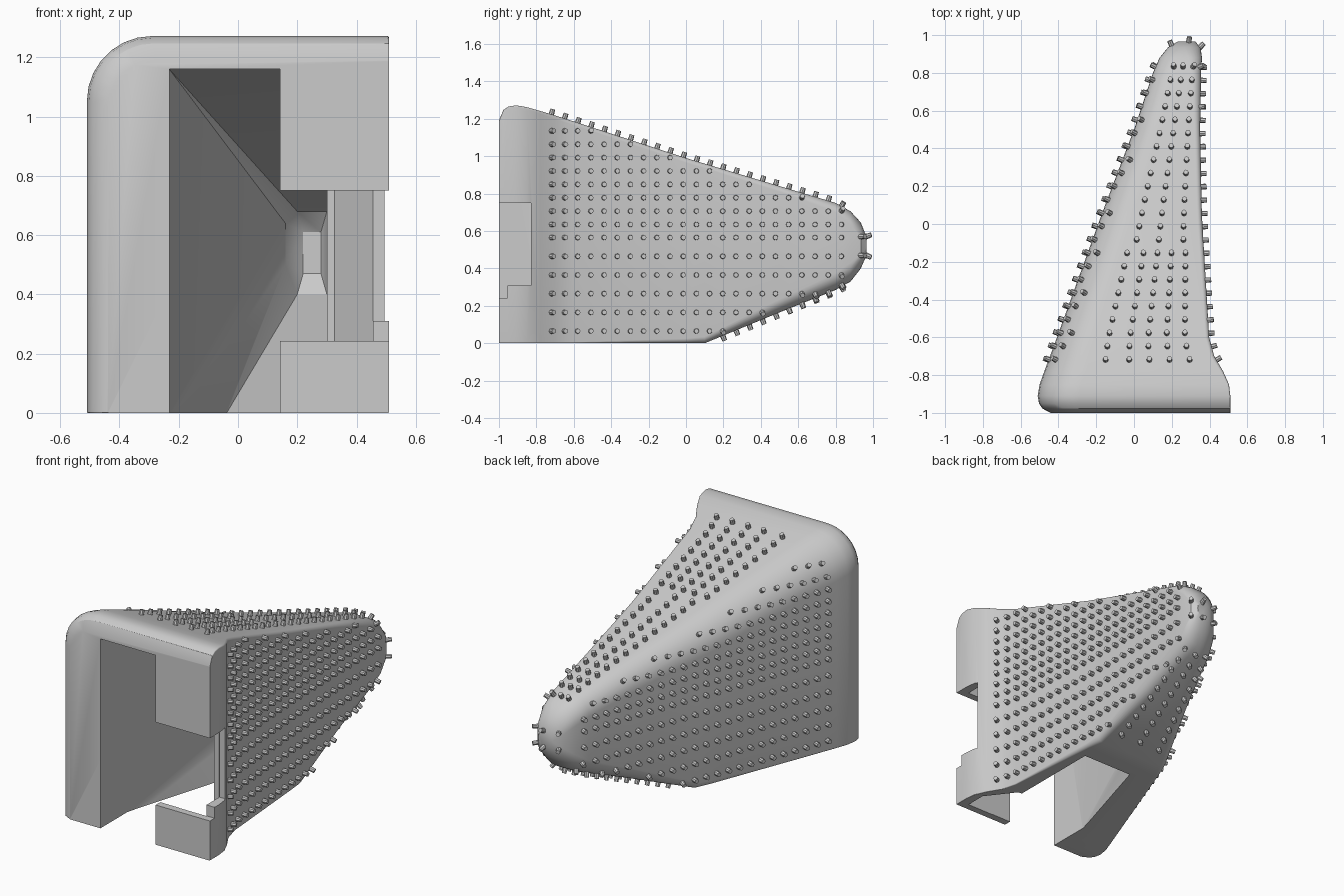
import bpy, bmesh, math
from mathutils import Vector, Matrix
from mathutils.bvhtree import BVHTree

if "Cube" in bpy.data.objects:
    bpy.data.objects.remove(bpy.data.objects["Cube"])

grey = bpy.data.materials.new("light grey")
grey.use_nodes = True
COLOUR = (0.6, 0.6, 0.6, 1)
grey.diffuse_color = COLOUR
grey.node_tree.nodes["Principled BSDF"].inputs["Base Color"].default_value = COLOUR


def make(name, bm):
    bmesh.ops.recalc_face_normals(bm, faces=bm.faces)
    mesh = bpy.data.meshes.new(name)
    bm.to_mesh(mesh)
    bm.free()
    mesh.materials.append(grey)
    ob = bpy.data.objects.new(name, mesh)
    bpy.context.collection.objects.link(ob)
    return ob


def hull(name, points):
    bm = bmesh.new()
    for p in points:
        bm.verts.new(p)
    bmesh.ops.convex_hull(bm, input=bm.verts[:])
    return make(name, bm)


def box_points(xs, ys, zs):
    return [(x, y, z) for x in xs for y in ys for z in zs]


def section(y, x0, x1, z0, z1, top_left, other, base):
    """Rounded rectangle across the body, one radius for each corner."""
    pts = []
    limit = 0.49 * min(x1 - x0, z1 - z0)
    corners = ((x1, z1, -1, -1, other), (x0, z1, 1, -1, top_left),
               (x0, z0, 1, 1, base), (x1, z0, -1, 1, base))
    for i, (x, z, sx, sz, r) in enumerate(corners):
        r = min(r, limit)
        for k in range(8):
            a = math.pi / 2 * (i + k / 7)
            pts.append((x + sx * r + r * math.cos(a), y, z + sz * r + r * math.sin(a)))
    return pts


# Outer shell: sections from the front flange to the rounded nose
# (y, left x, right x, bottom z, top z, top-left radius, top-right radius, base radius)
STATIONS = (
    (-1.0, -.44, .51, 0, 1.19, .16, .006, .004),
    (-.977, -.485, .51, 0, 1.247, .2, .006, .004),
    (-.95, -.503, .51, 0, 1.265, .21, .006, .004),
    (-.91, -.51, .51, 0, 1.272, .22, .008, .004),
    (-.85, -.5, .503, 0, 1.262, .22, .01, .004),
    (-.78, -.475, .472, 0, 1.242, .22, .015, .004),
    (-.7, -.445, .425, 0, 1.218, .21, .02, .005),
    (-.6, -.408, .398, 0, 1.186, .2, .02, .006),
    (0, -.19, .362, 0, .99, .17, .025, .025),
    (.1, -.153, .358, 0, .96, .16, .025, .035),
    (.5, .0, .35, .165, .84, .13, .03, .07),
    (.8, .1, .355, .285, .75, .11, .05, .09),
    (.88, .135, .36, .33, .705, .1, .07, .1),
    (.935, .18, .352, .4, .645, .09, .08, .08),
    (.965, .23, .325, .47, .57, .05, .05, .05),
)
bm = bmesh.new()
rings = [[bm.verts.new(p) for p in section(*s)] for s in STATIONS]
n = len(rings[0])
for a, b in zip(rings, rings[1:]):
    for i in range(n):
        j = (i + 1) % n
        bm.faces.new((a[i], a[j], b[j], b[i]))
bm.faces.new(rings[0])
bm.faces.new(rings[-1])
body = make("tapered_housing", bm)

# Hollow behind the thin front plate: straight at first, then tapering to a
# faceted tip, and open underneath over the front half
PLATE = -.955
hollow = (box_points((-.232, .30), (PLATE, -.74), (-.02, 1.16))
          + box_points((-.05, .30), (-.13,), (-.02,))
          + [(.2, .8, .4), (.3, .8, .4), (.16, .8, .5), (.16, .8, .64), (.2, .8, .68), (.3, .8, .68)]
          + box_points((.22, .28), (.85,), (.47, .61)))
# Flared pocket that follows the outside of the flange
pocket = [(x, y, z) for z in (-.1, 1.11) for x, y in
          ((.27, PLATE - .002), (.455, PLATE - .002), (.455, -.83), (.37, -.73), (.325, -.66), (.27, -.66))]

cutters = [
    hull("hollow_cutter", hollow),
    hull("pocket_cutter", pocket),
    hull("opening_cutter", box_points((-.232, .142), (-1.1, -.93), (-.1, 1.16))),
    hull("plate_notch_cutter", box_points((.1, .6), (-1.1, PLATE), (.243, .75))),
    hull("wall_notch_cutter", box_points((.4, .6), (-1.1, -.83), (.31, .75))),
]
for cutter in cutters:
    cutter.hide_render = True
    mod = body.modifiers.new("cut", 'BOOLEAN')
    mod.operation = 'DIFFERENCE'
    mod.solver = 'EXACT'
    mod.object = cutter
bpy.context.view_layer.update()
result = bpy.data.meshes.new_from_object(
    body.evaluated_get(bpy.context.evaluated_depsgraph_get()))
body.modifiers.clear()
body.data = result
for cutter in cutters:
    bpy.data.objects.remove(cutter)

# Studs: placed on the skin along regular rows, each standing on the surface
bm = bmesh.new()
bm.from_mesh(body.data)
tree = BVHTree.FromBMesh(bm)
bm.free()
studs = bmesh.new()


def stud(origin, direction, steepest=0.5):
    direction = Vector(direction)
    hit, normal, _, _ = tree.ray_cast(Vector(origin), direction)
    if hit is None or abs(normal.dot(direction)) < steepest:
        return
    if normal.dot(direction) > 0:
        normal = -normal
    turn = normal.to_track_quat('Z', 'Y').to_matrix().to_4x4()
    place = Matrix.Translation(hit + normal * 0.01) @ turn
    bmesh.ops.create_cone(studs, cap_ends=True, segments=8, radius1=.015,
                          radius2=.013, depth=.038, matrix=place)


def edges_at(y):
    for a, b in zip(STATIONS, STATIONS[1:]):
        if a[0] <= y <= b[0]:
            t = (y - a[0]) / (b[0] - a[0])
            return [a[k] + (b[k] - a[k]) * t for k in range(1, 5)]


heights = [.065 + .1 * i for i in range(6)] + [.635 + .0715 * i for i in range(9)]
for col in range(23):
    y = -.72 + .0705 * col
    left, right, bottom, top = edges_at(y)
    for z in heights:
        if bottom + .02 < z < top - .02:
            stud((2, y, z), (-1, 0, 0))
            stud((-2, y, z), (1, 0, 0), .6)
    for f in (.34, .48, .6, .72, .84) if y < -.1 else (.4, .6, .82):
        stud((left + (right - left) * f, y, 3), (0, 0, -1))
    if y > .14:
        for f in (.2, .5, .8):
            stud((left + (right - left) * f, y, -1), (0, 0, 1))
for z in (.47, .57):
    for x in (.2, .29, .35):
        stud((x, 3, z), (0, -1, 0), .4)
make("grip_studs", studs)

# Smooth skin with crisp edges
bpy.ops.object.select_all(action='DESELECT')
body.select_set(True)
bpy.context.view_layer.objects.active = body
bpy.ops.object.shade_smooth_by_angle(angle=math.radians(30))
